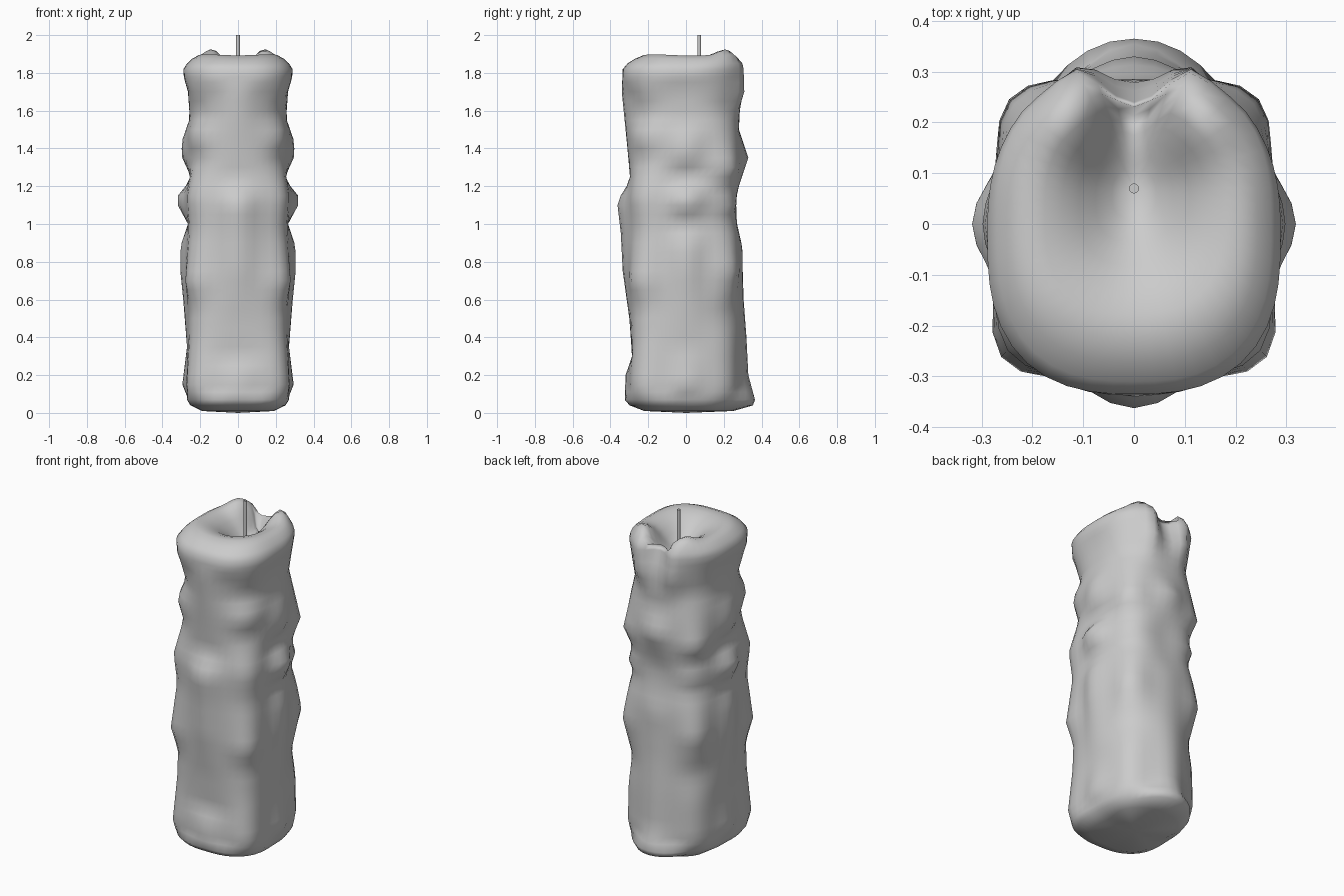
import bpy, bmesh
from math import sin, cos, pi, exp, atan2, radians

if "Cube" in bpy.data.objects:
    bpy.data.objects.remove(bpy.data.objects["Cube"])

SEG = 48

# radius profiles (z, radius) at right/left, front, back and the diagonals between them
SIDE = [(.01, .18), (.04, .25), (.15, .295), (.35, .27), (.6, .29), (.75, .305), (.88, .305),
        (1.0, .265), (1.13, .335), (1.24, .245), (1.35, .295), (1.43, .3), (1.56, .255),
        (1.7, .265), (1.81, .295), (1.85, .27)]
FRONT = [(.01, .22), (.05, .325), (.2, .32), (.3, .285), (.5, .3), (.75, .335), (.95, .345),
         (1.12, .365), (1.23, .295), (1.4, .31), (1.6, .33), (1.7, .34), (1.82, .335), (1.85, .31)]
BACK = [(.01, .25), (.04, .355), (.07, .365), (.2, .33), (.4, .32), (.6, .305), (.76, .3), (.87, .3),
        (1.0, .27), (1.12, .26), (1.2, .28), (1.35, .33), (1.5, .28), (1.6, .285), (1.7, .29), (1.85, .26)]
FRONT_DIAG = [(.01, .24), (.05, .33), (.14, .36), (.4, .335), (.56, .33), (.7, .37), (.97, .335), (1.14, .355),
              (1.34, .3), (1.47, .335), (1.58, .285), (1.75, .335), (1.82, .34), (1.85, .315)]
BACK_DIAG = [(.01, .24), (.06, .3), (.14, .32), (.37, .315), (.53, .295), (.76, .35), (.92, .32), (1.03, .29),
             (1.1, .315), (1.18, .295), (1.3, .345), (1.6, .28), (1.84, .315), (1.85, .305)]
DIRS = ((0, SIDE), (45, BACK_DIAG), (90, BACK), (-45, FRONT_DIAG), (-90, FRONT))


def lookup(table, z):
    if z <= table[0][0]:
        return table[0][1]
    for (z0, v0), (z1, v1) in zip(table, table[1:]):
        if z <= z1:
            return v0 + (v1 - v0) * (z - z0) / (z1 - z0)
    return table[-1][1]


def gauss(v, w):
    return exp(-(v / w) ** 2)


def base_radius(t):
    # rounded-square cross-section of the plain column
    n = 2.6
    b = .29 if sin(t) > 0 else .305
    return (abs(cos(t) / .268) ** n + abs(sin(t) / b) ** n) ** (-1 / n)


def wall_point(i, z):
    t = 2 * pi * i / SEG
    fold = atan2(sin(t), abs(cos(t)))          # mirrored left to right
    sharp = 2 if z < .1 or z > 1.72 else 5     # narrow drips in the middle part
    scale = 1
    for deg, table in DIRS:
        d = abs(fold - radians(deg))
        if d < pi / 4:
            dev = lookup(table, z) / base_radius(radians(deg)) - 1
            scale += cos(2 * d) ** (sharp if dev > 0 else 2) * dev
    r = base_radius(t) * scale
    x, y = r * cos(t), r * sin(t)
    # two drips framing the groove below the notch at the back rim
    if y > 0:
        y -= .03 * gauss(x, .06) * min(1, max(0, (z - 1.6) / .25))
        y += .035 * gauss(abs(x) - .11, .05) * min(1, max(0, (z - 1.55) / .15))
    return x, y, z


def crater_height(x, y):
    r = ((x / .11) ** 2 + ((y - .07) / (.17 if y < .07 else .13)) ** 2) ** .5
    z = 1.895 - .13 * exp(-r * r)
    z += .01 * gauss(y + .15, .08) * gauss(x, .2)                    # front swell
    z += .04 * gauss(abs(x) - .13, .06) * gauss(y - .2, .08)         # back horns
    z -= .1 * gauss(x, .06) * gauss(y - .24, .09)                    # back notch
    return z


# wax body: lofted wall rings, then crater rings
bm = bmesh.new()
levels = [.01, .04, .07, .11, .15] + [.2 + .05 * k for k in range(32)] + [1.78, 1.82, 1.85]
rings = [[bm.verts.new(wall_point(i, z)) for i in range(SEG)] for z in levels]
rim = [wall_point(i, 1.85) for i in range(SEG)]
for t in (.9, .78, .65, .52, .4, .28, .16, .06):
    ring = []
    for x, y, z in rim:
        px, py = x * t, .07 + (y - .07) * t
        pz = crater_height(px, py) - (.02 if t == .9 else 0)
        ring.append(bm.verts.new((px, py, pz)))
    rings.append(ring)
for a, b in zip(rings, rings[1:]):
    for i in range(SEG):
        j = (i + 1) % SEG
        bm.faces.new((a[i], a[j], b[j], b[i]))
bm.faces.new(rings[-1])
# underside
c = bm.verts.new((0, 0, 0))
for i in range(SEG):
    bm.faces.new((c, rings[0][(i + 1) % SEG], rings[0][i]))
mesh = bpy.data.meshes.new("wax_body")
bm.to_mesh(mesh)
bm.free()
mesh.shade_smooth()
body = bpy.data.objects.new("wax_body", mesh)
bpy.context.collection.objects.link(body)

# wick
bpy.ops.mesh.primitive_cylinder_add(vertices=12, radius=.01, depth=.3, location=(0, .07, 1.85))
wick = bpy.context.object
wick.name = "wick"
bpy.ops.object.shade_smooth_by_angle()
